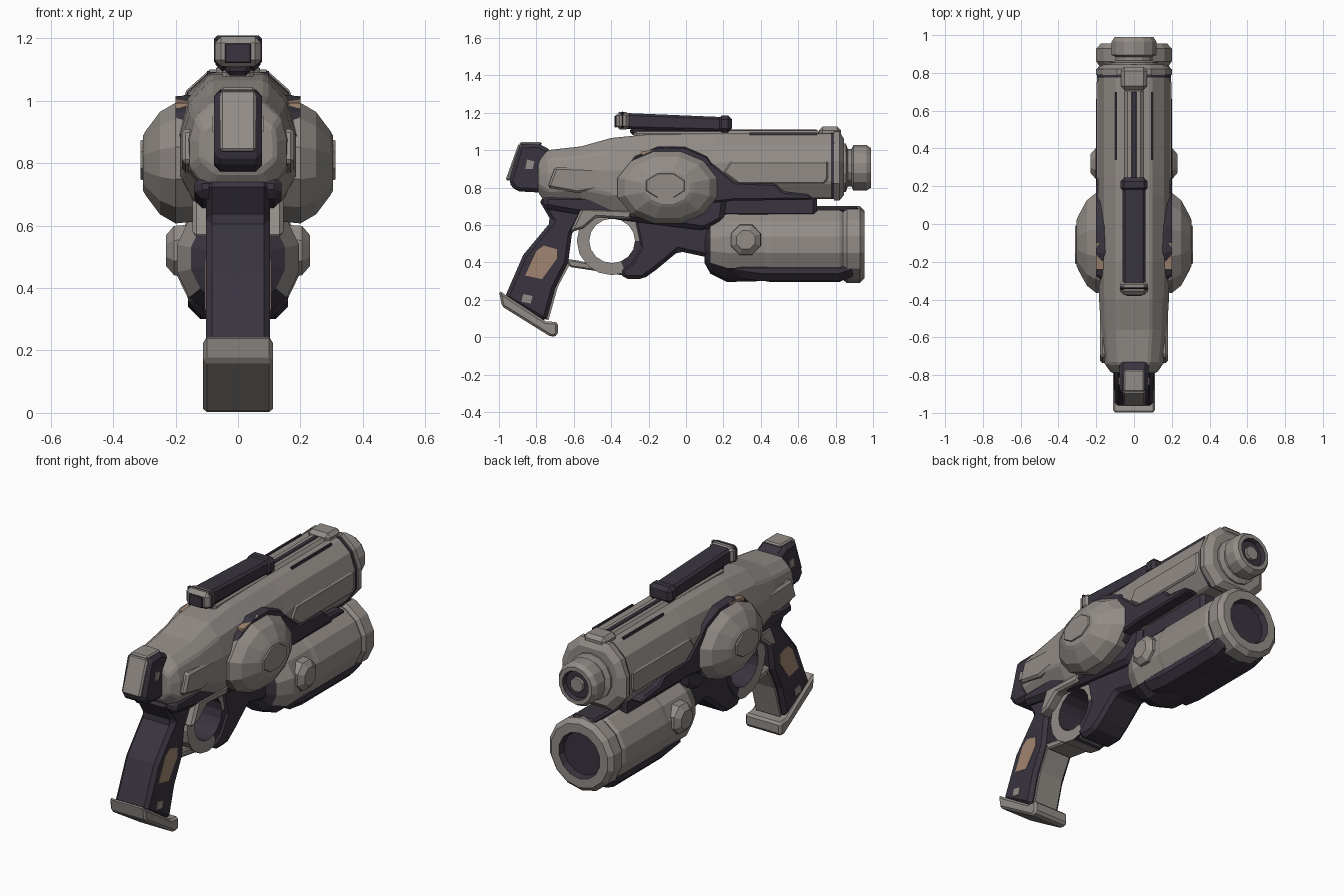
import bpy, bmesh, math

cube = bpy.data.objects.get("Cube")
if cube:
    bpy.data.objects.remove(cube)


def material(name, rgb):
    m = bpy.data.materials.new(name)
    m.use_nodes = True
    m.diffuse_color = (*rgb, 1)
    m.node_tree.nodes["Principled BSDF"].inputs["Base Color"].default_value = (*rgb, 1)
    return m


GREY = material("warm grey", (0.29, 0.265, 0.245))
DARK = material("dark plum", (0.041, 0.034, 0.05))
TAN = material("tan", (0.36, 0.235, 0.165))


def loft(name, rings, mats, rule=None, bevel=0, closed=False):
    """Skin equal-length rings; rule(centre, normal) picks a material index."""
    bm = bmesh.new()
    vs = [[bm.verts.new(p) for p in r] for r in rings]
    n = len(vs[0])
    pairs = list(zip(vs, vs[1:] + vs[:1])) if closed else list(zip(vs, vs[1:]))
    for a, b in pairs:
        for i in range(n):
            j = (i + 1) % n
            bm.faces.new((a[i], a[j], b[j], b[i]))
    if not closed:
        bm.faces.new(vs[0])
        bm.faces.new(vs[-1])
    bmesh.ops.recalc_face_normals(bm, faces=bm.faces)
    bm.normal_update()
    if rule:
        for f in bm.faces:
            f.material_index = rule(f.calc_center_median(), f.normal)
    me = bpy.data.meshes.new(name)
    bm.to_mesh(me)
    bm.free()
    for m in mats:
        me.materials.append(m)
    ob = bpy.data.objects.new(name, me)
    bpy.context.collection.objects.link(ob)
    if bevel:
        mod = ob.modifiers.new("Chamfer", "BEVEL")
        mod.width = bevel
        mod.segments = 1
        mod.limit_method = "ANGLE"


def slab(name, outline, x0, x1, mat, bevel=0):
    """Side outline in (y, z) extruded across x."""
    loft(name, [[(x, y, z) for y, z in outline] for x in (x0, x1)], [mat], None, bevel)


def oval(y, z, ry, rz, n=10):
    return [(y + ry * math.cos(math.tau * (i + .5) / n),
             z + rz * math.sin(math.tau * (i + .5) / n)) for i in range(n)]


def turned(name, z, profile, mats, rule, n=14):
    """Round part along y from (y, radius) steps."""
    rings = [[(r * p, y, z + r * q) for p, q in oval(0, 0, 1, 1, n)] for y, r in profile]
    loft(name, rings, mats, rule)


def box(name, y0, y1, z0, z1, w, mat, bevel=0.015):
    slab(name, [(y0, z0), (y1, z0), (y1, z1), (y0, z1)], -w, w, mat, bevel)


def section(y, zb, zt, w, wt, wb):
    """Ten-sided body section."""
    h = zt - zb
    half = [(wb, zb), (w, zb + h * .25), (w, zb + h * .57), ((w + wt) / 2 + .02, zb + h * .82), (wt, zt)]
    return [(x, y, z) for x, z in half] + [(-x, y, z) for x, z in reversed(half)]


# Upper shell and barrel housing
loft("upper_body", [section(*s) for s in (
    (-.79, .77, .94, .12, .07, .07), (-.74, .71, 1.0, .155, .08, .10),
    (-.56, .72, 1.02, .175, .09, .12), (-.40, .66, 1.065, .185, .09, .13),
    (-.2, .65, 1.085, .19, .09, .13), (.15, .71, 1.09, .19, .09, .13),
    (.25, .74, 1.09, .19, .09, .13), (.79, .74, 1.09, .19, .09, .13))], [GREY], bevel=.01)
loft("collar_groove", [section(*s) for s in (
    (.775, .738, 1.092, .193, .092, .132), (.79, .738, 1.092, .193, .092, .132))], [DARK])
loft("housing_collar", [section(*s) for s in (
    (.79, .73, 1.10, .2, .09, .12), (.82, .73, 1.10, .2, .09, .12),
    (.845, .76, 1.06, .16, .08, .09))], [GREY])
box("collar_nub", .71, .83, 1.07, 1.125, .07, GREY, .02)
box("top_ridge", -.28, .72, 1.06, 1.105, .05, GREY)
box("top_inlay", .2, .7, 1.09, 1.11, .014, DARK, .004)
turned("muzzle", .905, [(.82, .13), (.855, .13), (.865, .10), (.885, .10), (.895, .122),
                        (.965, .122), (.99, .105), (.99, .082), (.965, .075)],
       [GREY, DARK], lambda c, n: int(c.x ** 2 + (c.z - .905) ** 2 < .0068 and c.y > .9))
turned("muzzle_core", .905, [(.95, .045), (.98, .04)], [GREY], None, 8)

# Sight rail
slab("sight_rail", [(-.36, 1.115), (.24, 1.10), (.24, 1.175), (-.36, 1.2)], -.06, .06, DARK, .012)
box("sight_rail_base", -.3, .2, 1.08, 1.12, .04, DARK)
box("sight_rear", -.375, -.30, 1.11, 1.205, .074, GREY, .02)
box("sight_rear_lens", -.382, -.37, 1.12, 1.185, .042, DARK, .004)
box("sight_rear_band", -.35, -.33, 1.115, 1.208, .077, DARK, .02)
box("sight_front", .17, .245, 1.095, 1.185, .072, DARK, .02)

# Rear hammer block with a pale back plate
slab("hammer", [(-.95, .83), (-.91, .78), (-.72, .77), (-.68, .86), (-.72, 1.0),
                (-.79, 1.035), (-.89, 1.03)], -.077, .077, DARK, .02)
slab("hammer_plate", [(-.965, .84), (-.94, .835), (-.87, 1.02), (-.895, 1.035)],
     -.058, .058, GREY, .008)
box("hammer_top_plate", -.89, -.77, 1.025, 1.043, .055, GREY, .008)

# Paired side parts: pods, housing panels, trim and grip details
for s in (-1, 1):
    side = "left" if s > 0 else "right"

    def dome(name, y, z, ry, rz, steps, mat, n=12):
        loft(side + name, [[(s * x, p, q) for p, q in oval(y, z, ry * k, rz * k, n)]
                           for x, k in steps], [mat])

    def plate(name, outline, x0, x1, mat, bevel=0):
        slab(side + name, outline, s * x0, s * x1, mat, bevel)

    dome("_pod_rim", -.08, .825, .275, .2, [(.1, 1), (.17, 1), (.2, .96)], DARK)
    dome("_pod", -.10, .80, .275, .2, [(.12, .96), (.2, 1), (.25, .85), (.295, .54), (.305, .45)], GREY)
    dome("_pod_cap", -.11, .81, .12, .075, [(.29, 1), (.312, .9)], GREY, 8)
    plate("_rim_inlay", [(-.24, .975), (-.1, 1.0), (-.1, 1.015), (-.24, .992)], .15, .2, TAN)
    dome("_cell_boss", .32, .52, .09, .09, [(.15, 1), (.205, .95), (.23, .6)], GREY, 8)
    plate("_housing_panel", [(.2, .88), (.28, .82), (.74, .82), (.76, .85), (.76, .94), (.24, .94)],
          .18, .198, GREY, .008)
    plate("_lower_trim", [(.0, .70), (.25, .73), (.68, .735), (.66, .765), (.52, .78),
                          (.48, .82), (.26, .83), (.14, .93), (0, .95)], .12, .201, DARK, .01)
    plate("_top_slot", [(.34, 1.06), (.7, 1.06), (.7, 1.095), (.34, 1.095)], .09, .1, DARK)
    plate("_rear_panel", [(-.74, .8), (-.58, .77), (-.42, .8), (-.42, .9), (-.7, .91)],
          .14, .18, GREY, .012)
    plate("_grip_inlay", [(-.86, .33), (-.77, .31), (-.69, .42), (-.69, .47), (-.76, .49), (-.8, .46)],
          .098, .105, TAN)
    plate("_grip_stud", [(-.88, .19), (-.83, .18), (-.82, .22), (-.87, .23)], .098, .106, GREY)
    plate("_hammer_stud", [(-.86, .9), (-.82, .9), (-.81, .94), (-.85, .95)], .074, .082, GREY)

# Grip and foot plate
slab("grip", [(-.79, .74), (-.5, .74), (-.55, .66), (-.61, .55), (-.63, .40), (-.70, .26), (-.75, .08),
              (-.97, .21), (-.87, .44), (-.72, .62)], -.103, .103, DARK, .02)
slab("grip_foot", [(-1.0, .25), (-.985, .165), (-.72, .0), (-.685, .01), (-.685, .08), (-.75, .085),
                   (-.95, .215)], -.112, .112, GREY, .012)
slab("grip_front_strap", [(-.65, .40), (-.61, .41), (-.685, .27), (-.735, .09), (-.765, .1), (-.71, .27)],
     -.075, .075, GREY)

# Frame below the shell and trigger guard
slab("lower_frame", [(-.28, .62), (-.25, .48), (-.30, .40), (-.36, .36), (-.33, .31), (-.23, .31),
                     (-.16, .36), (-.04, .46), (.10, .43), (.2, .44), (.22, .74), (-.28, .74)],
     -.1, .1, DARK, .02)
slab("upper_frame", [(-.77, .69), (-.6, .66), (-.3, .62), (.1, .57), (.2, .62), (.22, .76), (-.76, .76)],
     -.14, .14, DARK, .025)
slab("guard_shoulder", [(-.62, .56), (-.55, .58), (-.48, .64), (-.3, .63), (-.28, .68), (-.56, .69)],
     -.145, .145, GREY, .012)
guard = [(.09, 1.05), (.09, .68), (-.09, .68), (-.09, 1.05)]
loft("trigger_guard", [[(x, -.395 + .18 * k * math.cos(a), .515 + .175 * k * math.sin(a)) for x, k in guard]
                       for a in (math.tau * i / 16 for i in range(16))], [GREY, DARK],
     lambda c, n: int((c.y > -.36 and c.z < .5)
                      or (abs(n.x) < .5 and n.y * (c.y + .395) + n.z * (c.z - .515) < 0)), closed=True)
slab("guard_brace", [(-.65, .42), (-.58, .41), (-.4, .37), (-.33, .36), (-.34, .33), (-.42, .345), (-.62, .375)],
     -.08, .08, GREY, .008)

# Power cell under the barrel
turned("power_cell", .495, [(.10, .10), (.13, .155), (.22, .2), (.42, .195), (.45, .2), (.82, .2),
                            (.84, .19), (.86, .205), (.93, .205), (.955, .18), (.955, .13), (.92, .12)],
       [GREY, DARK], lambda c, n: int((n.z < -.55 and c.y < .84) or c.y < .12
                                      or (c.y > .9 and c.x ** 2 + (c.z - .495) ** 2 < .018)))
slab("cell_tray", [(.22, .41), (.25, .32), (.4, .3), (.82, .3), (.92, .33), (.92, .41)],
     -.16, .16, DARK, .045)
box("cell_mount", .12, .70, .64, .76, .11, DARK, .02)
box("cell_top_strip", .62, .92, .67, .7, .07, DARK, .01)
